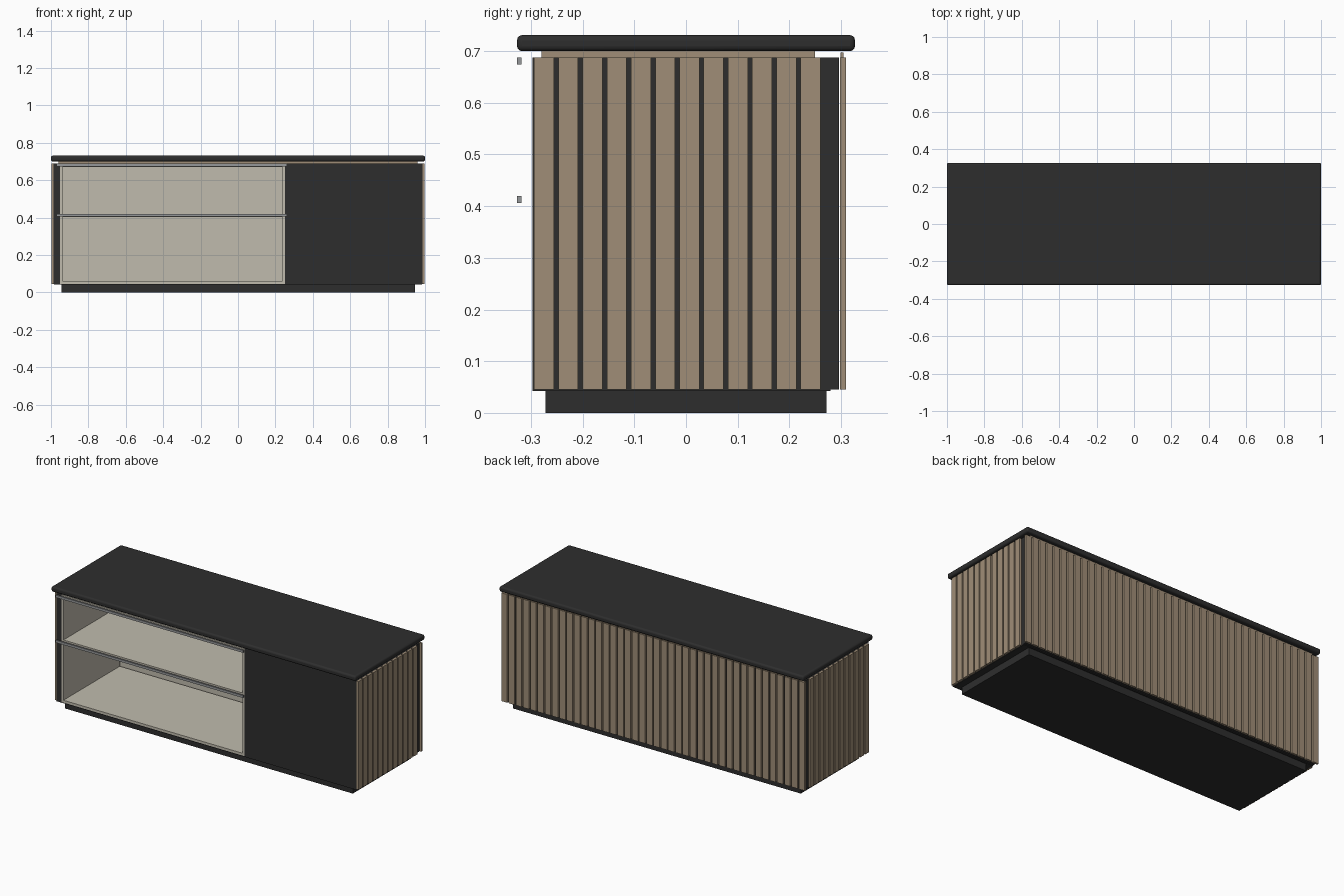
import bpy
import bmesh
from mathutils import Vector

old = bpy.data.objects.get("Cube")
if old:
    bpy.data.objects.remove(old, do_unlink=True)


def material(name, rgb):
    m = bpy.data.materials.new(name)
    m.use_nodes = True
    m.diffuse_color = (*rgb, 1)
    bsdf = m.node_tree.nodes["Principled BSDF"]
    bsdf.inputs["Base Color"].default_value = (*rgb, 1)
    bsdf.inputs["Roughness"].default_value = 0.6
    return m


BLACK = material("matte black", (0.027, 0.027, 0.027))
WOOD = material("light oak", (0.35, 0.27, 0.185))
CREAM = material("cream lining", (0.53, 0.5, 0.42))
METAL = material("grey metal", (0.3, 0.31, 0.32))


def boxes(name, mat, spans, bevel=0):
    """One object made of boxes, each given as (x0, x1), (y0, y1), (z0, z1)."""
    bm = bmesh.new()
    for span in spans:
        low, high = Vector([s[0] for s in span]), Vector([s[1] for s in span])
        made = bmesh.ops.create_cube(bm, size=1)["verts"]
        for v in made:
            v.co = (low + high) / 2 + v.co * (high - low)
    mesh = bpy.data.meshes.new(name)
    bm.to_mesh(mesh)
    bm.free()
    mesh.materials.append(mat)
    ob = bpy.data.objects.new(name, mesh)
    bpy.context.collection.objects.link(ob)
    if bevel:
        mod = ob.modifiers.new("rounded edges", "BEVEL")
        mod.width = bevel
        mod.segments = 3
        bpy.ops.object.select_all(action="DESELECT")
        bpy.context.view_layer.objects.active = ob
        ob.select_set(True)
        bpy.ops.object.shade_smooth_by_angle()
    return ob


BODY_Z = (0.045, 0.688)
FRONT, REAR = -0.297, 0.28

# Plinth, base and top
boxes("plinth", BLACK, [((-0.945, 0.945), (-0.272, 0.272), (0, 0.044))])
boxes("base_board", BLACK, [((-0.985, 0.985), (FRONT, REAR), (0.042, 0.046))])
boxes("worktop", BLACK, [((-1, 1), (-0.327, 0.327), (0.7, 0.731))], bevel=0.01)
boxes("top_spacer", WOOD, [((-0.96, 0.96), (-0.28, 0.25), (0.686, 0.7)),
                           ((-0.96, 0.96), (0.299, 0.305), (0.688, 0.697))])

# Black carcass: side panel, closed cupboard and back panel
boxes("side_panel", BLACK, [((-0.986, -0.953), (FRONT, REAR), BODY_Z)])
boxes("closed_cupboard", BLACK, [((0.252, 0.986), (FRONT, REAR), BODY_Z)])
boxes("back_panel", BLACK, [((-0.986, 0.986), (REAR, 0.296), BODY_Z)])

# Open compartment lining, with a narrow gap in front of its back
DEPTH = (FRONT, 0.232)
X0, X1, T = -0.953, 0.252, 0.014
boxes("lining_sides", CREAM, [((X0, X0 + T), DEPTH, (0.046, 0.684)),
                              ((X1 - T, X1), DEPTH, (0.046, 0.684))])
boxes("lining_floor_and_ceiling", CREAM, [((X0 + T, X1 - T), DEPTH, (0.046, 0.06)),
                                          ((X0 + T, X1 - T), DEPTH, (0.67, 0.684))])
boxes("middle_shelf", CREAM, [((X0 + T, X1 - T), DEPTH, (0.404, 0.418))])
boxes("lining_back", CREAM, [((X0, X1), (0.25, 0.26), (0.046, 0.684))])

# Metal bars in front of the shelves
boxes("front_bars", METAL, [((-0.97, 0.262), (-0.327, -0.318), (z, z + 0.014))
                            for z in (0.406, 0.674)])

# Upright slats on both ends and across the back
PITCH, WIDTH = 0.0469, 0.0385
side_rows = [(-0.294 + i * PITCH, -0.294 + i * PITCH + WIDTH) for i in range(12)]
for name, xs in (("left_slats", (0.985, 0.998)), ("right_slats", (-0.998, -0.985))):
    boxes(name, WOOD, [(xs, row, BODY_Z) for row in side_rows])

count = 42
step = (1.994 + PITCH - WIDTH) / count
boxes("back_slats", WOOD, [((-0.997 + i * step, -0.997 + i * step + WIDTH),
                            (0.298, 0.31), BODY_Z) for i in range(count)])
